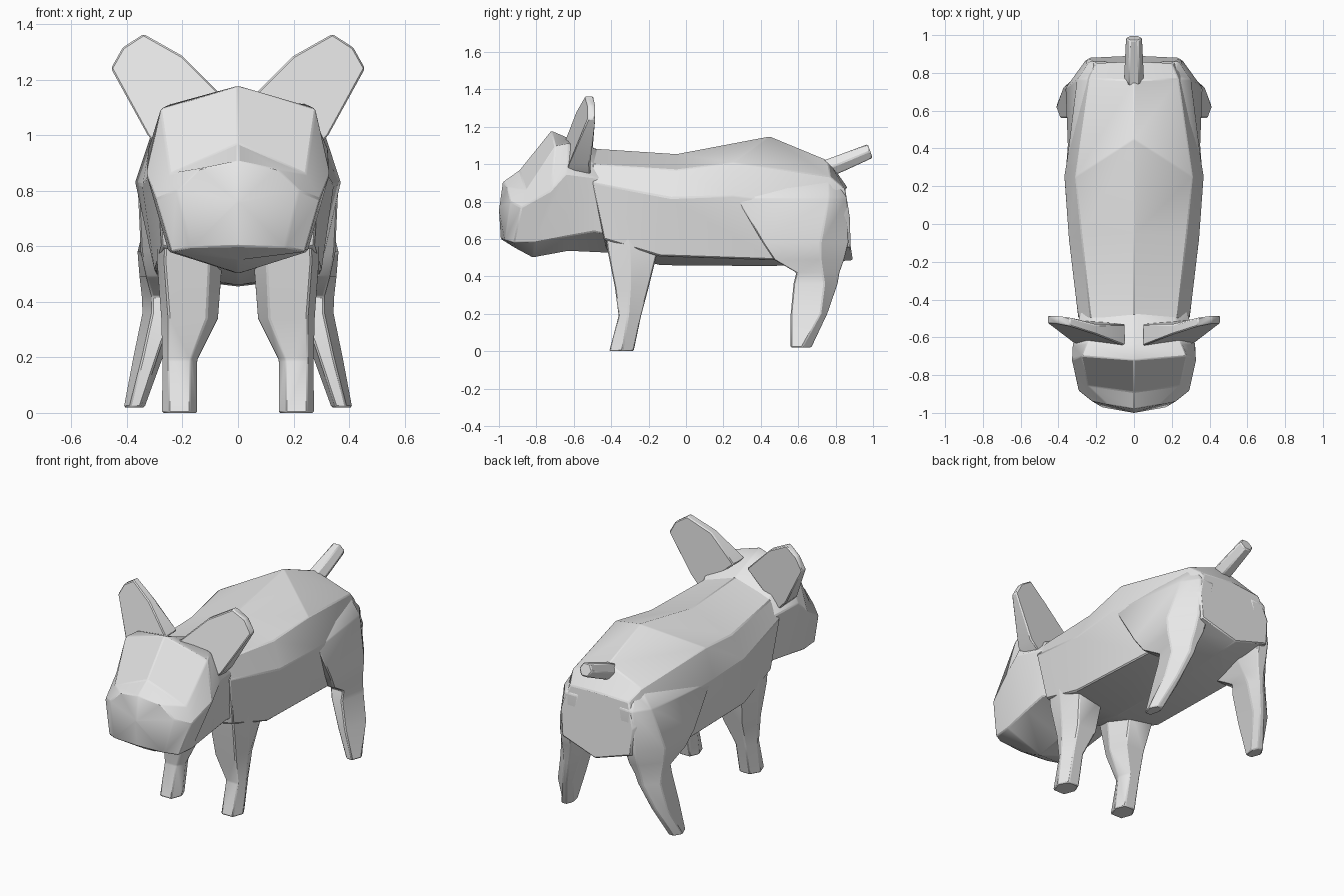
import bpy, bmesh, math
from mathutils import Vector

if "Cube" in bpy.data.objects:
    bpy.data.objects.remove(bpy.data.objects["Cube"])

skin = bpy.data.materials.new("light grey")
skin.diffuse_color = (0.8, 0.8, 0.8, 1)
skin.use_nodes = True
skin.node_tree.nodes["Principled BSDF"].inputs["Base Color"].default_value = skin.diffuse_color


def finish(name, bm, bevel=0.006):
    """Turn a bmesh into a softly bevelled object."""
    bmesh.ops.recalc_face_normals(bm, faces=bm.faces)
    me = bpy.data.meshes.new(name)
    bm.to_mesh(me)
    bm.free()
    me.materials.append(skin)
    ob = bpy.data.objects.new(name, me)
    bpy.context.collection.objects.link(ob)
    bpy.ops.object.select_all(action='DESELECT')
    ob.select_set(True)
    bpy.context.view_layer.objects.active = ob
    bpy.ops.object.shade_smooth_by_angle(angle=math.radians(28))
    mod = ob.modifiers.new("soft edges", 'BEVEL')
    mod.width = bevel
    mod.limit_method = 'ANGLE'
    mod.angle_limit = math.radians(20)
    return ob


def loft(name, rings, tip=None):
    """Skin closed rings of points; the last one may close on a tip."""
    bm = bmesh.new()
    loops = [[bm.verts.new(p) for p in ring] for ring in rings]
    n = len(loops[0])
    for a, b in zip(loops, loops[1:]):
        for i in range(n):
            j = (i + 1) % n
            bm.faces.new((a[i], a[j], b[j], b[i]))
    bm.faces.new(loops[0])
    if tip:
        t = bm.verts.new(tip)
        for i in range(n):
            bm.faces.new((loops[-1][i], loops[-1][(i + 1) % n], t))
    else:
        bm.faces.new(loops[-1])
    return finish(name, bm)


def mirrored(half):
    """Complete a half ring running from the top to the bottom centre."""
    return half + [(-x, y, z) for x, y, z in reversed(half[1:-1])]


# Torso: ridge, upper flank, flank, belly edge, belly centre
torso = [
    [(0, -.50, 1.085), (.23, -.50, 1.0), (.295, -.50, .90), (.275, -.44, .60), (0, -.42, .53)],
    [(0, -.05, 1.055), (.28, -.05, .97), (.345, -.08, .82), (.30, -.14, .51), (0, -.14, .46)],
    [(0, .45, 1.15), (.31, .25, 1.01), (.37, .25, .83), (.29, .46, .49), (0, .46, .455)],
    [(0, .76, 1.02), (.235, .77, .935), (.285, .76, .76), (.26, .76, .53), (0, .76, .475)],
    [(0, .86, .88), (.20, .85, .87), (.245, .878, .72), (.235, .88, .56), (0, .892, .485)],
]
loft("torso", [mirrored(r) for r in torso])

# Head: buried neck, jaw corner, crown, brow, cheek and blunt snout
head = [
    [(0, -.38, 1.0), (.18, -.38, .97), (.25, -.38, .90), (.24, -.36, .61), (0, -.36, .53)],
    [(0, -.47, 1.08), (.22, -.49, 1.0), (.29, -.49, .93), (.265, -.49, .64), (0, -.42, .525)],
    [(0, -.63, 1.14), (.25, -.63, 1.11), (.325, -.64, .95), (.26, -.63, .615), (0, -.63, .535)],
    [(0, -.72, 1.18), (.28, -.70, 1.095), (.33, -.72, .86), (.25, -.81, .58), (0, -.82, .50)],
    [(0, -.89, .97), (.245, -.855, .86), (.295, -.88, .77), (.24, -.92, .58), (0, -.91, .55)],
    [(0, -.98, .905), (.14, -.955, .88), (.22, -.94, .80), (.17, -.97, .595), (0, -.99, .60)],
]
loft("head", [mirrored(r) for r in head], tip=(0, -1.0, .76))

# Leg sections: height, front y, rear y, then x of the inner side,
# outer front corner, outer ridge, outer rear corner, and y of the ridge
front_leg = [
    (0, -.41, -.28, .145, .25, .275, .24, -.34),
    (.19, -.36, -.24, .145, .25, .275, .24, -.31),
    (.34, -.38, -.20, .07, .25, .278, .24, -.30),
    (.54, -.42, -.15, .055, .265, .292, .27, -.30),
    (.72, -.44, -.17, .06, .26, .285, .27, -.33)]
hind_leg = [
    (.02, .56, .67, .335, .39, .413, .385, .62),
    (.20, .56, .755, .27, .345, .378, .32, .72),
    (.36, .575, .81, .21, .31, .345, .27, .74),
    (.42, .59, .82, .19, .31, .348, .265, .73),
    (.49, .47, .845, .16, .33, .355, .26, .72),
    (.58, .41, .868, .14, .35, .362, .255, .72),
    (.82, .27, .86, .10, .362, .30, .235, .765),
    (.91, .38, .80, .10, .30, .24, .20, .765)]


def leg_rings(sections, side):
    """Six-sided sections with a ridge along the inner and outer side."""
    rings = []
    for z, yf, yr, xi, xf, xo, xr, ym in sections:
        c = .2 * (xo - xi)
        rings.append([(side * x, y, z) for x, y in (
            (xi + c, yf), (xf, yf), (xo, ym), (xr, yr), (xi + c, yr), (xi, ym))])
    return rings


# Ear outline: x, z, front y, back y
ear = [(.045, 1.13, -.645, -.53), (.20, 1.285, -.585, -.535), (.34, 1.364, -.54, -.495),
       (.415, 1.315, -.525, -.485), (.457, 1.24, -.525, -.485), (.325, 1.0, -.63, -.515),
       (.27, .94, -.645, -.51)]

for side, label in ((1, "left"), (-1, "right")):
    loft("front_leg_" + label, leg_rings(front_leg, side))
    loft("hind_leg_" + label, leg_rings(hind_leg, side))
    loft("ear_" + label, [[(side * x, yf, z) for x, z, yf, yb in ear],
                          [(side * x, yb, z) for x, z, yf, yb in ear]])

# Tail: short hexagonal stub leaning up and back
tail = []
axis_up = Vector((0, -.33, .94))
for y, z, r in ((.74, .97, .055), (.84, 1.01, .052), (.985, 1.07, .045)):
    tail.append([Vector((0, y, z)) + Vector((1, 0, 0)) * r * math.cos(k * math.pi / 3)
                 + axis_up * r * math.sin(k * math.pi / 3) for k in range(6)])
loft("tail", tail)
